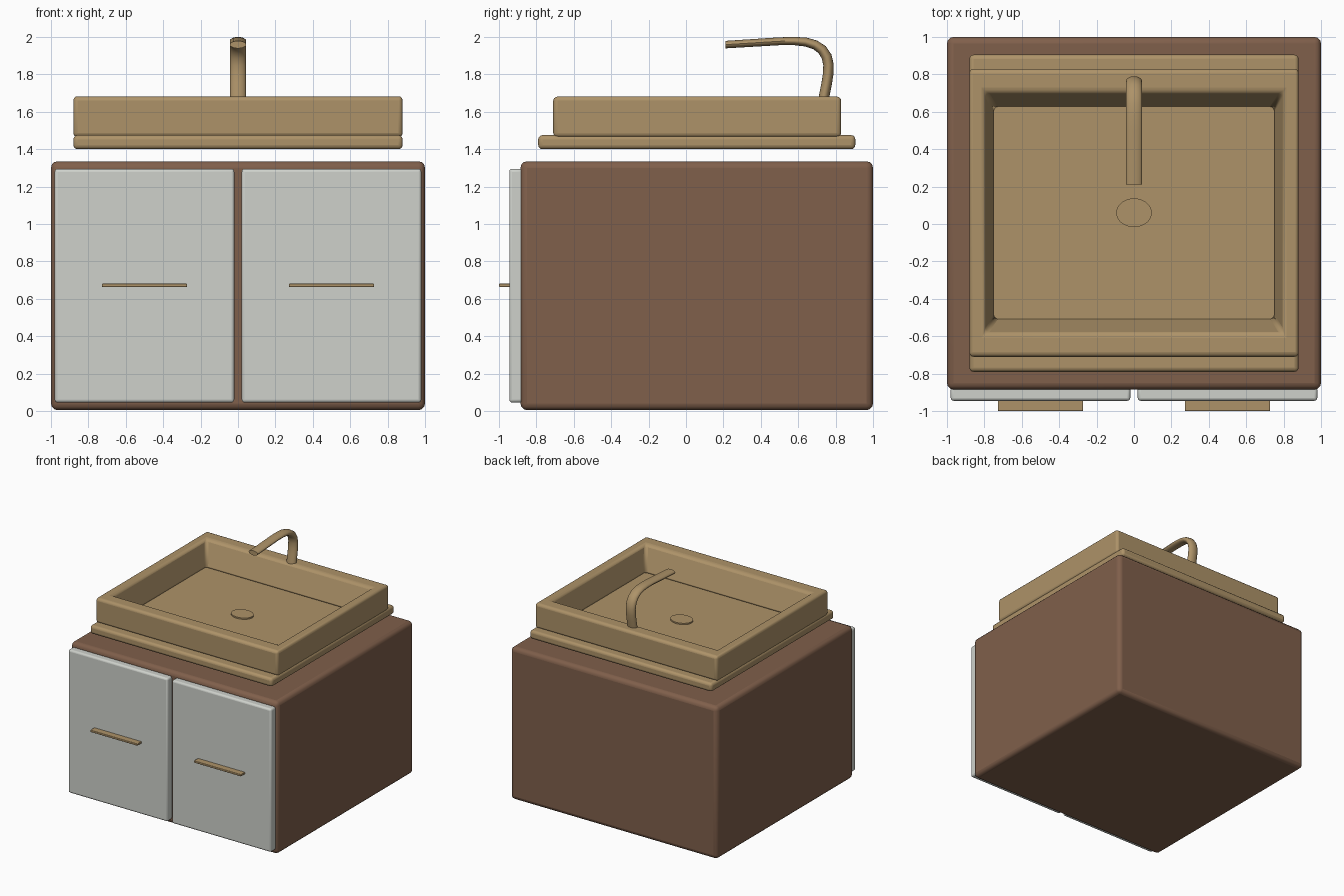
import bpy, bmesh, math
from mathutils import Vector

if "Cube" in bpy.data.objects:
    bpy.data.objects.remove(bpy.data.objects["Cube"])


def material(name, rgb):
    m = bpy.data.materials.new(name)
    m.diffuse_color = (*rgb, 1)
    m.use_nodes = True
    m.node_tree.nodes["Principled BSDF"].inputs["Base Color"].default_value = m.diffuse_color
    return m


wood = material("brown_wood", (0.215, 0.115, 0.07))
brass = material("brass", (0.42, 0.29, 0.14))
white = material("white_paint", (0.62, 0.64, 0.6))


def finish(name, bm, mat, bevel=0, segments=3):
    bmesh.ops.recalc_face_normals(bm, faces=bm.faces)
    me = bpy.data.meshes.new(name)
    bm.to_mesh(me)
    bm.free()
    ob = bpy.data.objects.new(name, me)
    bpy.context.collection.objects.link(ob)
    me.materials.append(mat)
    if bevel:
        mod = ob.modifiers.new("bevel", "BEVEL")
        mod.width, mod.segments = bevel, segments
    bpy.ops.object.select_all(action="DESELECT")
    ob.select_set(True)
    bpy.context.view_layer.objects.active = ob
    bpy.ops.object.shade_smooth_by_angle(angle=math.radians(35))
    return ob


def box(name, lo, hi, mat, bevel):
    bm = bmesh.new()
    bmesh.ops.create_cube(bm, size=1)
    for v in bm.verts:
        v.co = [(a + b) / 2 + c * (b - a) for a, b, c in zip(lo, hi, v.co)]
    return finish(name, bm, mat, bevel)


# Cabinet body, doors and handles
box("cabinet", (-1, -0.885, 0.005), (1, 1, 1.335), wood, 0.035)
for side, s in (("left", -1), ("right", 1)):
    x = 0.5 * s
    box(side + "_door", (x - 0.48, -0.945, 0.045), (x + 0.48, -0.87, 1.295), white, 0.016)
    box(side + "_handle", (x - 0.228, -1, 0.663), (x + 0.228, -0.935, 0.681), brass, 0.005)

# Basin base plate, which is also the bowl floor
box("basin_base", (-0.88, -0.79, 1.4), (0.88, 0.905, 1.475), brass, 0.022)

# Basin wall: ring with inward sloping inner faces
bm = bmesh.new()
levels = [(0.88, -0.71, 0.83, 1.465), (0.88, -0.71, 0.83, 1.682),
          (0.80, -0.585, 0.705, 1.682), (0.745, -0.5, 0.62, 1.465)]
loops = [[bm.verts.new(p) for p in ((-x, a, z), (x, a, z), (x, b, z), (-x, b, z))]
         for x, a, b, z in levels]
for k in range(4):
    p, q = loops[k], loops[(k + 1) % 4]
    for i in range(4):
        j = (i + 1) % 4
        bm.faces.new((p[i], p[j], q[j], q[i]))
finish("basin_wall", bm, brass, 0.022)

# Drain cover: low oval disc
bm = bmesh.new()
bmesh.ops.create_cone(bm, cap_ends=True, segments=32, radius1=1, radius2=1, depth=1)
for v in bm.verts:
    v.co = (v.co.x * 0.095, 0.06 + v.co.y * 0.077, 1.477 + v.co.z * 0.02)
finish("drain", bm, brass)

# Faucet: oval section swept along a bent path of (y, z, half thickness)
path = [(0.733, 1.65, 0.028), (0.742, 1.70, 0.028), (0.752, 1.75, 0.028),
        (0.760, 1.80, 0.028), (0.762, 1.85, 0.028), (0.752, 1.895, 0.028),
        (0.728, 1.932, 0.027), (0.69, 1.958, 0.025), (0.64, 1.973, 0.024),
        (0.58, 1.978, 0.022), (0.50, 1.977, 0.021), (0.21, 1.959, 0.02)]
N = 20
bm = bmesh.new()
rings = []
for i, (y, z, t) in enumerate(path):
    a, b = path[max(i - 1, 0)], path[min(i + 1, len(path) - 1)]
    d = Vector((b[0] - a[0], b[1] - a[1])).normalized()
    if i == len(path) - 1:
        d = Vector((-1, 0))
    ring = []
    for k in range(N):
        w = 2 * math.pi * k / N
        r = t * math.sin(w)
        ring.append(bm.verts.new((0.044 * math.cos(w), y - d.y * r, z + d.x * r)))
    rings.append(ring)
for p, q in zip(rings, rings[1:]):
    for k in range(N):
        j = (k + 1) % N
        bm.faces.new((p[k], p[j], q[j], q[k]))
bm.faces.new(rings[0])
bm.faces.new(rings[-1])
finish("faucet", bm, brass)
